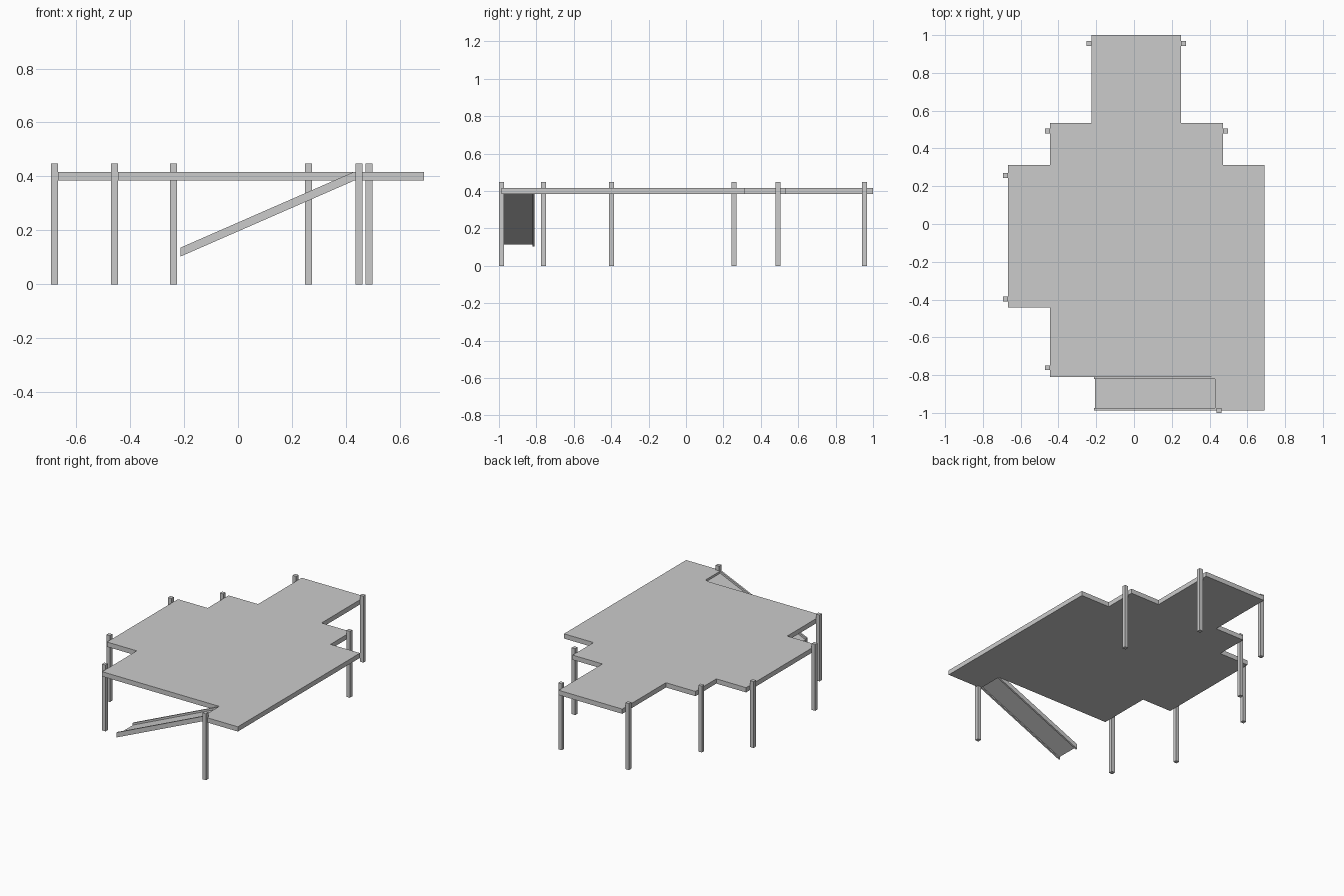
import bpy, bmesh

if "Cube" in bpy.data.objects:
    bpy.data.objects.remove(bpy.data.objects["Cube"])

grey = bpy.data.materials.new("plain grey")
grey.diffuse_color = (0.6, 0.6, 0.6, 1)
grey.use_nodes = True
grey.node_tree.nodes["Principled BSDF"].inputs["Base Color"].default_value = grey.diffuse_color


def prism(name, pts, offset):
    """Extrude a flat outline of 3D points along an offset vector."""
    bm = bmesh.new()
    face = bm.faces.new([bm.verts.new(p) for p in pts])
    new = bmesh.ops.extrude_face_region(bm, geom=[face])["geom"]
    bmesh.ops.translate(bm, vec=offset, verts=[v for v in new if isinstance(v, bmesh.types.BMVert)])
    bmesh.ops.recalc_face_normals(bm, faces=bm.faces)
    me = bpy.data.meshes.new(name)
    bm.to_mesh(me)
    bm.free()
    me.materials.append(grey)
    ob = bpy.data.objects.new(name, me)
    bpy.context.collection.objects.link(ob)
    return ob


# Stepped deck slab
BOTTOM, TOP = 0.384, 0.416
outline = [(-0.225, 1), (-0.225, 0.535), (-0.445, 0.535), (-0.445, 0.313),
           (-0.667, 0.313), (-0.667, -0.442), (-0.445, -0.442), (-0.445, -0.81),
           (0.428, -0.81), (0.428, -0.987), (0.69, -0.987), (0.69, 0.313),
           (0.47, 0.313), (0.47, 0.535), (0.248, 0.535), (0.248, 1)]
prism("deck", [(x, y, BOTTOM) for x, y in outline], (0, 0, TOP - BOTTOM))

# Support posts just outside the deck edge
h = 0.013
posts = [(-0.239, 0.955), (0.261, 0.955), (-0.458, 0.492), (0.485, 0.492),
         (-0.68, 0.257), (-0.68, -0.398), (-0.458, -0.761), (0.449, -0.987)]
for i, (x, y) in enumerate(posts):
    prism(f"post_{i + 1}", [(x - h, y - h, 0), (x + h, y - h, 0), (x + h, y + h, 0), (x - h, y + h, 0)],
          (0, 0, 0.447))


# Sloping ramp: two side rails with a thin board between them
def sloped(name, x0, x1, low, high, y0, y1):
    z = lambda x: 0.103 + (x + 0.213) * 0.437
    prism(name, [(x0, y0, z(x0) + low), (x1, y0, z(x1) + low),
                 (x1, y0, z(x1) + high), (x0, y0, z(x0) + high)], (0, y1 - y0, 0))


sloped("ramp_front_rail", -0.213, 0.428, 0, 0.033, -0.987, -0.975)
sloped("ramp_back_rail", -0.213, 0.428, 0, 0.033, -0.821, -0.809)
sloped("ramp_board", -0.207, 0.43, 0.009, 0.019, -0.976, -0.82)
